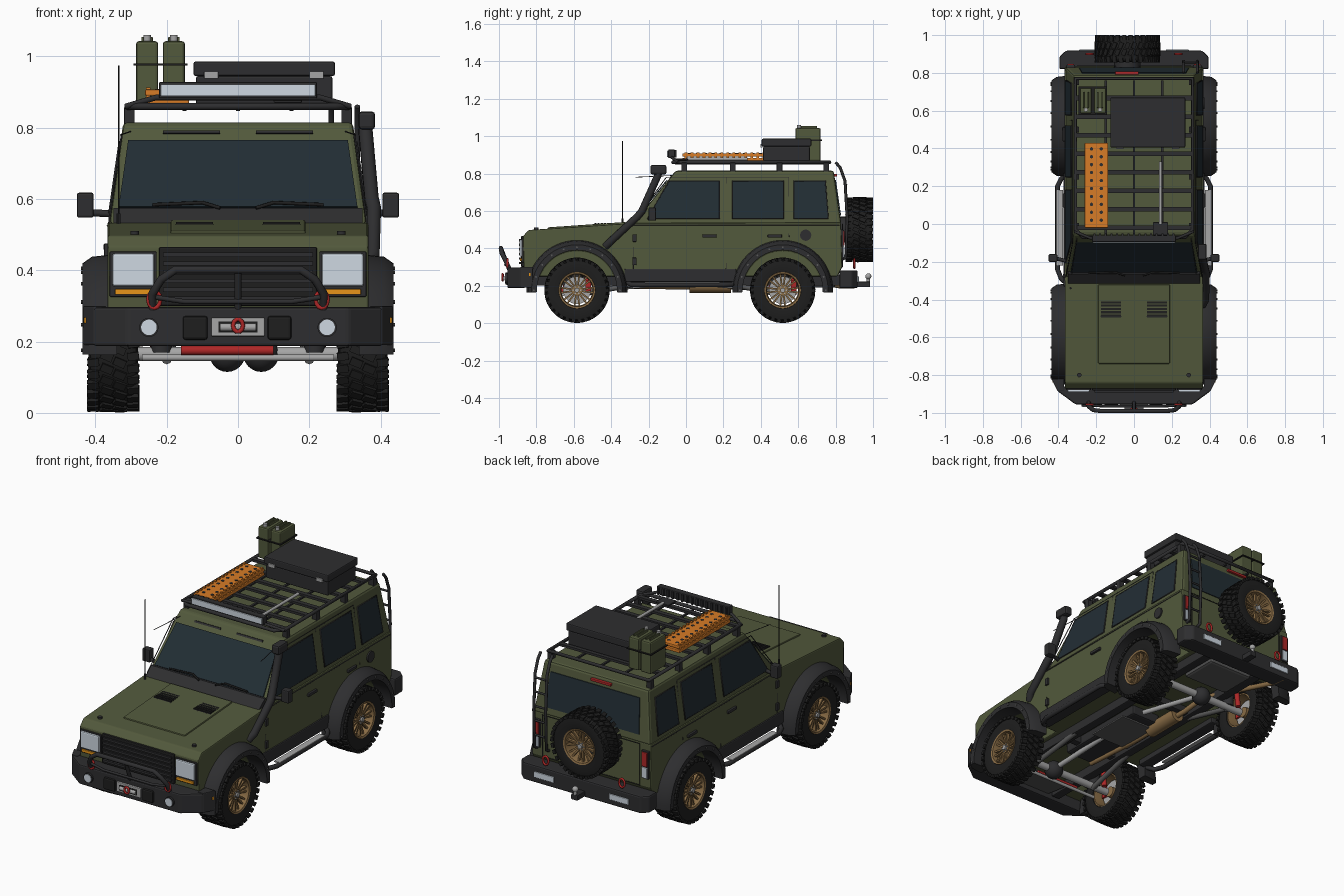
import bpy, bmesh
from math import sin, cos, pi, radians
from mathutils import Vector as V, Matrix as M

if "Cube" in bpy.data.objects:
    bpy.data.objects.remove(bpy.data.objects["Cube"])

COL = dict(green=(.085, .1, .045), dark=(.027, .027, .029), rubber=(.013, .013, .013), orange=(.68, .2, .02),
           bronze=(.25, .15, .06), glass=(.016, .027, .035), lamp=(.62, .69, .76), silver=(.38, .38, .38),
           red=(.42, .02, .02), grey=(.1, .1, .1), amber=(.8, .3, .01))
MATS = {}
for k, c in COL.items():
    MATS[k] = bpy.data.materials.new(k)
    MATS[k].diffuse_color = (*c, 1)

def add(name, data, mat=None, bev=0, mw=None):
    if mat: data.materials.append(MATS[mat])
    o = bpy.data.objects.new(name, data)
    bpy.context.collection.objects.link(o)
    if mw: o.matrix_world = mw
    if bev:
        m = o.modifiers.new("Bevel", 'BEVEL')
        m.width, m.segments, m.limit_method = bev, 2, 'ANGLE'
    return o

def mesh(name, bm, smooth=False):
    bmesh.ops.recalc_face_normals(bm, faces=bm.faces)
    if smooth:
        for f in bm.faces: f.smooth = True
        for e in bm.edges: e.smooth = len(e.link_faces) == 2 and e.calc_face_angle(0) < radians(35)
    me = bpy.data.meshes.new(name)
    bm.to_mesh(me); bm.free()
    return me

def cubes(name, mats4):
    bm = bmesh.new()
    for m in mats4: bmesh.ops.create_cube(bm, size=1, matrix=m)
    return mesh(name, bm)

def bx(x0, x1, y0, y1, z0, z1):
    return M.Translation(((x0+x1)/2, (y0+y1)/2, (z0+z1)/2)) @ M.Diagonal((x1-x0, y1-y0, z1-z0, 1))

def box(name, x0, x1, y0, y1, z0, z1, mat, bev=0):
    return add(name, cubes(name, [bx(x0, x1, y0, y1, z0, z1)]), mat, bev)

def cyls(name, segs, n=20):
    bm = bmesh.new()
    for p, q, r in segs:
        p, q = V(p), V(q)
        rot = (q-p).to_track_quat('Z', 'Y').to_matrix().to_4x4()
        bmesh.ops.create_cone(bm, cap_ends=True, segments=n, radius1=r, radius2=r, depth=(q-p).length,
                              matrix=M.Translation((p+q)/2) @ rot)
    return mesh(name, bm, True)

def cyl(name, p, q, r, mat, n=20): return add(name, cyls(name, [(p, q, r)], n), mat)

def ball(name, p, r, mat):
    bm = bmesh.new()
    bmesh.ops.create_uvsphere(bm, u_segments=20, v_segments=12, radius=r, matrix=M.Translation(p))
    return add(name, mesh(name, bm, True), mat)

def tube(name, pts, r, mat, cyclic=False):
    c = bpy.data.curves.new(name, 'CURVE')
    c.dimensions, c.bevel_depth, c.bevel_resolution, c.use_fill_caps = '3D', r, 2, True
    s = c.splines.new('POLY')
    s.points.add(len(pts)-1)
    for a, p in zip(s.points, pts): a.co = (*p, 1)
    s.use_cyclic_u = cyclic
    return add(name, c, mat)

def prism(name, pts, vec, mat, bev=0):
    bm = bmesh.new()
    f = bm.faces.new([bm.verts.new(p) for p in pts])
    r = bmesh.ops.extrude_face_region(bm, geom=[f], use_keep_orig=True)
    bmesh.ops.translate(bm, vec=vec, verts=[v for v in r['geom'] if isinstance(v, bmesh.types.BMVert)])
    return add(name, mesh(name, bm), mat, bev)

def lathe(name, prof, n, a0=0, a1=2*pi, closed=True):
    """Spin a profile of (x, radius) about the x axis."""
    bm = bmesh.new()
    full = a1-a0 > 6.28
    rings = [[bm.verts.new((x, r*cos(a), r*sin(a))) for x, r in prof]
             for a in [a0+(a1-a0)*i/n for i in range(n if full else n+1)]]
    k = len(prof)
    for i in range(n):
        A, B = rings[i], rings[(i+1) % len(rings)]
        for j in range(k if closed else k-1):
            bm.faces.new((A[j], A[(j+1) % k], B[(j+1) % k], B[j]))
    if not full: bm.faces.new(rings[0]); bm.faces.new(rings[-1])
    return mesh(name, bm, True)

WY, WZ, SIDES = (-.583, .517), .176, (1, -1)
def sx(z, o=0): return .366+o if z <= .535 else .362-(z-.535)*.145+o      # side surface
def fy(z, o=0): return -.285+(z-.535)*.82-o                             # windscreen surface
def ry(z, o=0): return .83-max(0, z-.535)*.145+o                          # tailgate surface

# Lower body with wheel wells cut out
prof = [(-.865, .25), (-.872, .465), (-.84, .498), (-.31, .533), (.828, .538), (.835, .3), (.81, .25)]
body = prism("lower_body", [(-.366, y, z) for y, z in prof], (.732, 0, 0), "green")
cut = add("wheel_well_cutter", cyls("wheel_well_cutter", [((s*.22, y, WZ), (s*.5, y, WZ), .215)
          for s in SIDES for y in WY], 32))
cut.hide_render = True
cut.hide_viewport = True
m = body.modifiers.new("Wells", 'BOOLEAN'); m.operation, m.object = 'DIFFERENCE', cut
m = body.modifiers.new("Bevel", 'BEVEL'); m.width, m.segments, m.limit_method = .008, 2, 'ANGLE'
# Cabin
bm = bmesh.new()
lo = [bm.verts.new((x, y, .53)) for x, y in ((-.362, -.285), (.362, -.285), (.362, .83), (-.362, .83))]
hi = [bm.verts.new((x, y, .815)) for x, y in ((-.322, -.055), (.322, -.055), (.322, .79), (-.322, .79))]
bm.faces.new(lo); bm.faces.new(hi)
for i in range(4): bm.faces.new((lo[i], lo[(i+1) % 4], hi[(i+1) % 4], hi[i]))
add("cabin", mesh("cabin", bm), "green", .012)

# Glass, seams, handles, flares and everything else that is mirrored left to right
prism("windscreen", [(-.335, fy(.575), .575), (.335, fy(.575), .575), (.308, fy(.762), .762), (-.308, fy(.762), .762)],
      (0, -.005, .004), "glass")
prism("rear_window", [(-.29, ry(.575), .575), (.29, ry(.575), .575), (.275, ry(.765), .765), (-.275, ry(.765), .765)],
      (0, .005, 0), "glass")
prism("cowl", [(-.35, -.315, .532), (-.35, -.27, .532), (-.35, fy(.575), .575), (-.35, fy(.575)-.012, .575)], (.7, 0, 0), "dark")
WIN = [[(-.205, .56), (.18, .56), (.18, .76), (-.09, .76)], [(.25, .56), (.52, .56), (.52, .76), (.25, .76)],
       [(.578, .56), (.76, .56), (.745, .76), (.578, .76)]]
flare = lathe("fender_flare", [(.34, .27), (.41, .262), (.437, .243), (.437, .214), (.34, .214)], 28, -.05, pi+.05)
bolts = cyls("flare_bolts", [((.43, .23*cos(a), .23*sin(a)), (.441, .23*cos(a), .23*sin(a)), .005)
                             for a in [pi*i/10 for i in range(11)]], 8)
for me, mt in ((flare, "dark"), (bolts, "grey")): me.materials.append(MATS[mt])
for s in SIDES:
    for w in WIN:
        prism("side_window", [(s*sx(z, -.002), y, z) for y, z in w], (s*.006, 0, 0), "glass")
        tube("window_seal", [(s*sx(z, .002), y, z) for y, z in w], .004, "dark", True)
    for line in ([(-.28, .29), (-.28, .54), (-.105, .78), (.215, .78), (.215, .29)],
                 [(.215, .78), (.55, .78), (.55, .46)], [(-.3, .525), (.82, .525)]):
        tube("door_seam", [(s*sx(z), y, z) for y, z in line], .0025, "dark")
    for y in (.125, .475):
        box("door_handle", *sorted((s*.36, s*.378)), y-.038, y+.038, .457, .474, "dark", .004)
    for z in (.33, .455):
        box("door_hinge", *sorted((s*.36, s*.376)), -.287, -.265, z-.02, z+.02, "dark", .003)
    for y in WY:
        mw = M.Translation((0, y, WZ)) @ M.Rotation(0 if s > 0 else pi, 4, 'Z')
        add("fender_flare", flare, None, 0, mw); add("flare_bolts", bolts, None, 0, mw)
    box("sill", *sorted((s*.31, s*.374)), -.33, .27, .22, .29, "dark", .006)
    tube("side_step", [(s*.35, -.32, .22), (s*.385, -.29, .205), (s*.405, -.24, .205), (s*.405, .2, .205),
                       (s*.385, .24, .205), (s*.35, .27, .22)], .013, "dark")
    box("step_plate", *sorted((s*.375, s*.412)), -.22, .18, .212, .22, "silver", .003)
    # Mirrors
    box("mirror", *sorted((s*.405, s*.452)), -.2, -.16, .548, .618, "dark", .006)
    tube("mirror_arm", [(s*.345, -.2, .558), (s*.42, -.18, .562)], .01, "dark")
    tube("limb_wire", [(s*.33, -.27, .78), (s*.3, -.06, .79)], .0018, "dark")
    # Front lamps
    box("headlight", *sorted((s*.235, s*.352)), -.89, -.86, .355, .447, "lamp", .006)
    box("headlight_frame", *sorted((s*.228, s*.36)), -.88, -.85, .325, .453, "dark", .004)
    box("turn_signal", *sorted((s*.24, s*.345)), -.888, -.86, .332, .347, "amber", .002)
    cyl("fog_light_rim", (s*.25, -.965, .24), (s*.25, -.93, .24), .027, "dark")
    cyl("fog_light", (s*.25, -.968, .24), (s*.25, -.93, .24), .022, "lamp")
    box("side_marker", *sorted((s*.41, s*.432)), -.84, -.826, .252, .268, "amber")
    for y in (-.955, .9):                                            # recovery shackles
        tube("shackle", [(s*.235+.017*cos(a), y, .318+.024*sin(a)) for a in [pi*i/6 for i in range(12)]], .006, "red", True)
    # Rear lamps
    box("tail_light_frame", *sorted((s*.312, s*.358)), .825, .842, .345, .5, "dark", .004)
    box("tail_light", *sorted((s*.318, s*.352)), .83, .848, .415, .494, "red", .003)
    box("reverse_light", *sorted((s*.318, s*.352)), .83, .848, .35, .41, "lamp", .003)
    box("bumper_reflector", *sorted((s*.17, s*.29)), .915, .924, .218, .25, "lamp", .002)
    # Hood details
    cubelist = [bx(s*.122-.052, s*.122+.052, y, y+.011, .519, .535) for y in [-.49+i*.0175 for i in range(7)]]
    add("hood_vent", cubes("hood_vent", cubelist), "rubber")
    box("hood_vent_base", s*.122-.056, s*.122+.056, -.495, -.372, .51, .53, "dark", .003)
    cyl("hood_pin", (s*.29, -.8, .49), (s*.29, -.8, .51), .012, "dark", 12)
    tube("wiper", [(s*.05, fy(.575, .02), .575), (s*.1, fy(.585, .012), .59), (s*.24, fy(.58, .012), .584)], .005, "rubber")
    prism("visor_slot", [(s*.05, fy(.785, .001), .783), (s*.21, fy(.785, .001), .783), (s*.21, fy(.792, .001), .791),
                         (s*.05, fy(.792, .001), .791)], (0, -.006, .002), "dark")
    # Chassis and suspension
    box("frame_rail", s*.17-.025, s*.17+.025, -.85, .84, .2, .26, "dark", .005)
    for y in WY:
        cyl("coil_spring", (s*.215, y, .17), (s*.215, y, .33), .03, "dark")
        cyl("shock", (s*.235, y+.06, .15), (s*.225, y+.05, .33), .014, "red")
        tube("trailing_arm", [(s*.2, y, .15), (s*.18, y*.45, .21)], .014, "grey")
prism("hood_bulge", [(-.19, -.74, .495), (.19, -.74, .495), (.19, -.32, .524), (-.19, -.32, .524)], (0, 0, .017), "green", .006)
cyl("fuel_cap", (.36, .64, .47), (.374, .64, .47), .03, "dark", 24)
box("brake_light", -.1, .025, .79, .808, .783, .797, "red", .003)
tube("tailgate_seam", [(x, .836, z) for x, z in ((-.3, .53), (-.3, .3), (.3, .3), (.3, .53))], .0025, "dark", True)

# Grille
box("grille_frame", -.222, .222, -.882, -.86, .3, .465, "rubber", .005)
add("grille_slats", cubes("grille_slats", [bx(-.21, .21, -.892, -.88, z, z+.012) for z in [.315+i*.0245 for i in range(6)]]), "dark")
# Bumpers
bump = [(-.405, -.86), (-.405, -.885), (-.31, -.955), (.31, -.955), (.405, -.885), (.405, -.86)]
prism("front_bumper", [(x, y, .187) for x, y in bump], (0, 0, .11), "dark", .008)
for s in SIDES: prism("bumper_wing", [(s*.37, -.885, .19), (s*.405, -.885, .19), (s*.437, -.82, .19), (s*.37, -.82, .19)], (0, 0, .11), "dark", .004)
prism("rear_bumper", [(x, y, .187) for x, y in ((-.395, .82), (-.395, .885), (-.36, .918), (.36, .918), (.395, .885), (.395, .82))],
      (0, 0, .095), "dark", .008)
tube("bull_bar", [(-.24, -.945, .29), (-.24, -.965, .335), (-.215, -.985, .375), (-.175, -.99, .402), (.175, -.99, .402),
                  (.215, -.985, .375), (.24, -.965, .335), (.24, -.945, .29)], .012, "dark")
tube("bull_bar_lower", [(-.235, -.96, .325), (-.15, -.965, .312), (.15, -.965, .312), (.235, -.96, .325)], .007, "dark")
tube("bull_bar_post", [(0, -.945, .29), (0, -.988, .4)], .01, "dark")
# Winch
for x0, x1, mt in ((-.155, -.085, "rubber"), (.083, .15, "rubber")): box("winch_housing", x0, x1, -.967, -.93, .205, .272, mt, .008)
box("fairlead", -.075, .075, -.966, -.94, .214, .268, "silver", .004)
box("fairlead_slot", -.055, .055, -.969, -.95, .226, .256, "rubber")
cyl("winch_rope", (-.05, -.968, .24), (.05, -.968, .24), .011, "silver")
tube("winch_hook", [(.014*cos(a), -.98, .245+.018*sin(a)) for a in [pi*i/5 for i in range(10)]], .006, "red", True)
# Tow hitch
box("hitch_bar", -.02, .02, .88, .985, .192, .222, "dark", .004)
cyl("hitch_pin", (0, .975, .215), (0, .975, .242), .009, "silver")
ball("hitch_ball", (0, .975, .25), .016, "silver")

# Wheels: shared meshes placed five times, local +x points outward
tyre = lathe("tyre", [(-.05, .09), (-.064, .097), (-.069, .13), (-.064, .157), (-.05, .166), (.05, .166), (.064, .157),
                      (.069, .13), (.064, .097), (.05, .09)], 48)
lugs = []
for i in range(30):
    for x, off, tw, w, h in ((-.056, 0, .12, .032, .017), (-.018, .5, -.4, .034, .012), (.018, 0, -.4, .034, .012), (.056, .5, .12, .032, .017)):
        lugs.append(M.Rotation((i+off)*2*pi/30, 4, 'X') @ M.Translation((x, 0, .168-(.004 if h > .015 else 0)))
                    @ M.Rotation(tw, 4, 'Z') @ M.Diagonal((w, .022, h, 1)))
rim = lathe("rim", [(.06, .1), (.067, .097), (.064, .088), (.03, .083), (-.06, .088), (-.06, .095)], 40)
spokes = [M.Rotation(i*pi/4, 4, 'X') @ M.Translation((.04, s*.009, .054)) @ M.Rotation(-s*.13, 4, 'X')
          @ M.Rotation(.12, 4, 'Y') @ M.Diagonal((.016, .009, .07, 1)) for i in range(8) for s in SIDES]
nuts = [((.04, .02*cos(a), .02*sin(a)), (.056, .02*cos(a), .02*sin(a)), .004) for a in [i*pi/3 for i in range(6)]]
PARTS = [(tyre, "rubber"), (cubes("tread_lugs", lugs), "rubber"), (rim, "bronze"), (cubes("spokes", spokes), "bronze"),
         (cyls("hub", [((-.03, 0, 0), (.05, 0, 0), .029)]), "bronze"), (cyls("hub_cap", [((.04, 0, 0), (.06, 0, 0), .013)]+nuts, 12), "silver"),
         (cyls("brake_disc", [((-.01, 0, 0), (.01, 0, 0), .074)], 32), "silver"),
         (cubes("brake_caliper", [bx(-.02, .025, .045, .075, -.005, .055)]), "red")]
for me, mt in PARTS: me.materials.append(MATS[mt])
places = [M.Translation((s*.35, y, WZ)) @ M.Rotation(0 if s > 0 else pi, 4, 'Z') for s in SIDES for y in WY]
places.append(M.Translation((-.035, .927, .5)) @ M.Rotation(pi/2, 4, 'Z'))
for i, mw in enumerate(places):
    for me, mt in PARTS:
        if i < 4 or "brake" not in me.name:
            add(("spare_" if i == 4 else "wheel_")+me.name, me, None, 0, mw)
cyl("spare_carrier", (-.035, .82, .5), (-.035, .9, .5), .07, "dark")

# Underbody
for y, dx in zip(WY, (.065, -.03)):
    cyl("axle", (-.3, y, .165), (.3, y, .165), .02, "silver")
    ball("differential", (dx, y, .165), .05, "dark")
    tube("driveshaft", [(dx, y, .17), (.04, y*.25, .21)], .014, "silver")
cyl("steering_rod", (-.27, -.655, .155), (.27, -.655, .155), .009, "silver")
cyl("steering_damper", (-.16, -.67, .175), (.1, -.67, .175), .013, "red")
prism("skid_plate", [(-.13, -.86, .215), (.13, -.86, .215), (.13, -.68, .19), (-.13, -.68, .19)], (0, 0, .008), "grey")
box("gearbox_plate", -.12, .12, -.2, .05, .19, .2, "grey", .003)
box("gearbox", -.09, .09, -.45, .1, .2, .26, "dark", .01)
box("fuel_tank", -.14, .14, .58, .8, .19, .25, "grey", .015)
for y in (-.35, .25, .78): box("crossmember", -.18, .18, y-.02, y+.02, .21, .25, "dark", .004)
cyl("muffler", (-.1, .02, .2), (-.1, .24, .2), .038, "bronze")
tube("exhaust", [(-.08, -.45, .2), (-.1, -.1, .195), (-.1, .3, .195), (-.12, .42, .23), (-.22, .6, .235), (-.27, .82, .2), (-.28, .9, .2)], .014, "bronze")

# Snorkel and antenna
tube("snorkel", [(.36, -.43, .41), (.378, -.4, .44), (.382, -.26, .57), (.375, -.235, .6), (.358, -.15, .79), (.36, -.145, .82)], .021, "dark")
box("snorkel_head", .338, .385, -.19, -.105, .795, .846, "dark", .01)
tube("antenna", [(-.335, -.34, .53), (-.335, -.34, .975)], .002, "rubber")
cyl("antenna_base", (-.335, -.34, .52), (-.335, -.34, .56), .006, "dark", 10)

# Rear ladder
for x in (.262, .335): tube("ladder_rail", [(x, .8, .86), (x, .825, .83), (x, .85, .76), (x, .862, .56), (x, .855, .35), (x, .83, .34)], .008, "dark")
for z in (.42, .5, .58, .66, .74): tube("ladder_rung", [(.262, .857, z), (.335, .857, z)], .006, "dark")

# Roof rack
tube("rack_frame", [(-.31, -.03, .86), (-.27, -.07, .86), (.27, -.07, .86), (.31, -.03, .86), (.31, .77, .86), (-.31, .77, .86)], .01, "dark", True)
tube("rack_front_hoop", [(-.315, -.04, .86), (-.23, -.075, .885), (.23, -.075, .885), (.315, -.04, .86)], .008, "dark")
add("rack_slats", cubes("rack_slats", [bx(-.305, .305, y-.013, y+.013, .853, .866) for y in [-.02+.098*i for i in range(8)]]), "dark")
add("rack_rails", cubes("rack_rails", [bx(x-.006, x+.006, -.06, .76, .847, .856) for x in (-.15, 0, .15)]), "dark")
add("rack_feet", cubes("rack_feet", [bx(s*.305-.015, s*.305+.015, y-.015, y+.015, .8, .858) for s in SIDES for y in (-.01, .25, .5, .75)]), "dark", .003)
box("light_bar", -.222, .222, -.095, -.06, .883, .928, "dark", .004)
box("light_bar_lens", -.217, .217, -.101, -.09, .889, .922, "lamp", .002)
add("light_bar_fins", cubes("light_bar_fins", [bx(x-.005, x+.005, -.065, -.05, .885, .925) for x in [-.21+.03*i for i in range(15)]]), "dark")
# Cargo box
box("cargo_box", -.118, .265, .413, .662, .866, .945, "dark", .006)
box("cargo_lid", -.125, .272, .405, .67, .945, .986, "dark", .006)
for x in (-.075, .22): box("cargo_latch", x-.02, x+.02, .398, .41, .938, .958, "silver", .002)
# Fuel cans
for x in (-.255, -.18):
    box("fuel_can", x-.031, x+.031, .585, .72, .866, 1.043, "green", .008)
    for s in SIDES: box("can_handle", x+s*.012-.004, x+s*.012+.004, .615, .7, 1.04, 1.055, "green", .002)
    cyl("can_cap", (x, .605, 1.04), (x, .605, 1.06), .011, "silver", 14)
box("can_strap", -.293, -.142, .578, .727, .975, .981, "rubber")
# Traction boards
for z in (.867, .89):
    box("traction_board", -.261, -.137, -.02, .43, z, z+.017, "orange", .004)
    add("board_nubs", cubes("board_nubs", [bx(x-.006, x+.006, y-.007, y+.007, z+.015, z+.023) for x in (-.252, -.146)
                                           for y in [.0+.032*i for i in range(14)]]), "orange")
add("board_holes", cyls("board_holes", [((x, y, .9), (x, y, .9085), .009) for x in (-.225, -.173) for y in [.02+.042*i for i in range(10)]], 10), "dark")
# Shovel
cyl("shovel_handle", (.14, 0, .878), (.14, .33, .878), .008, "silver", 12)
box("shovel_blade", .1, .18, -.06, .01, .87, .88, "dark", .004)

for m in bpy.data.materials:
    if m.users and not m.is_grease_pencil:
        m.use_nodes = True
        m.node_tree.nodes["Principled BSDF"].inputs["Base Color"].default_value = m.diffuse_color
